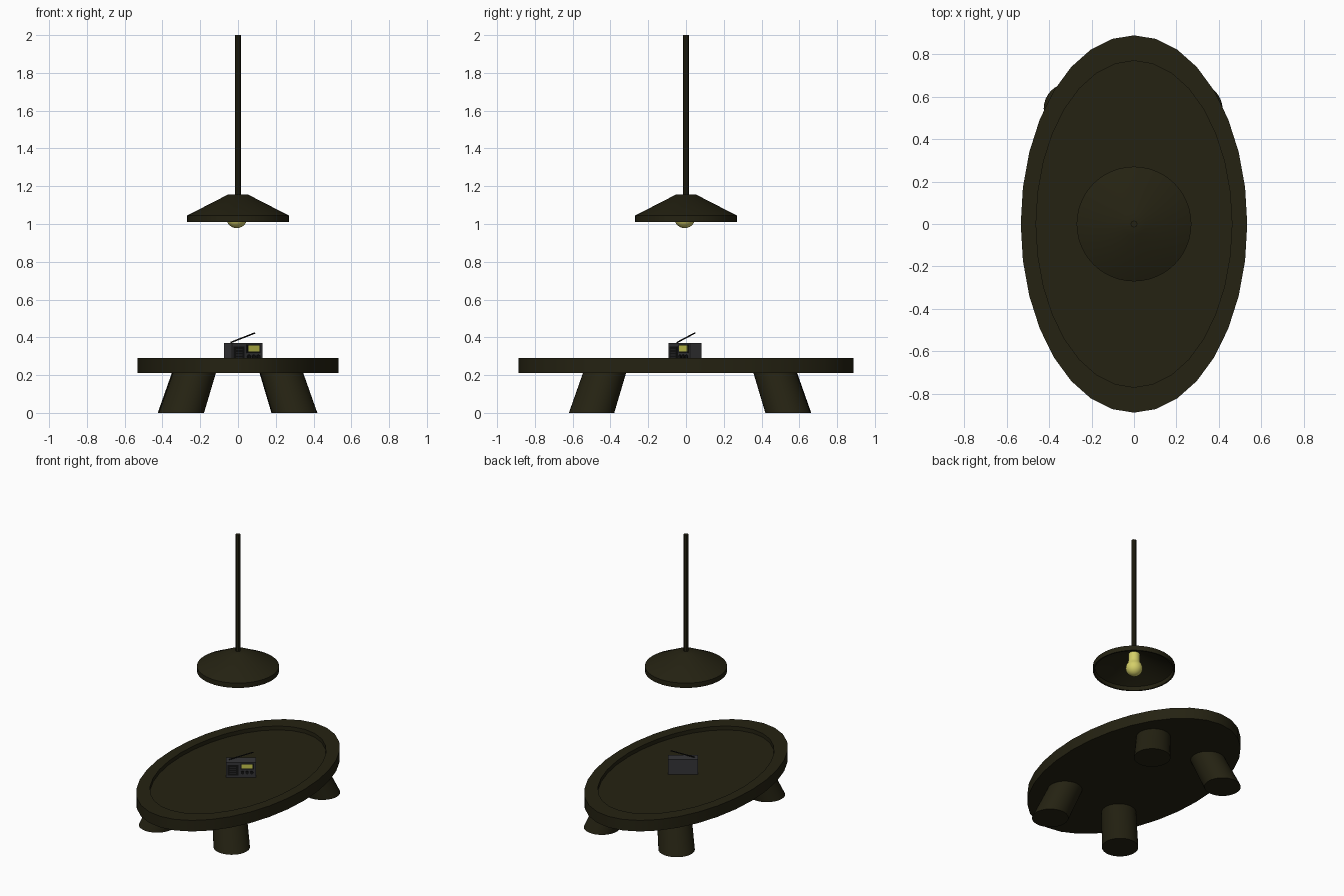
import bpy, bmesh, math
from mathutils import Matrix, Vector

if "Cube" in bpy.data.objects:
    bpy.data.objects.remove(bpy.data.objects["Cube"])


def material(name, rgb):
    m = bpy.data.materials.new(name)
    m.diffuse_color = (*rgb, 1)
    m.use_nodes = True
    m.node_tree.nodes["Principled BSDF"].inputs["Base Color"].default_value = m.diffuse_color
    return m


WOOD = material("dark_olive_wood", (0.018, 0.016, 0.006))
BULB = material("warm_yellow_glass", (0.66, 0.62, 0.14))
GREY = material("charcoal_plastic", (0.036, 0.036, 0.039))
BLACK = material("black_plastic", (0.006, 0.006, 0.006))
SCREEN = material("yellow_screen", (0.58, 0.58, 0.08))


def finish(bm, name, mat, smooth=True):
    bmesh.ops.remove_doubles(bm, verts=bm.verts, dist=1e-5)
    bmesh.ops.recalc_face_normals(bm, faces=bm.faces)
    me = bpy.data.meshes.new(name)
    bm.to_mesh(me)
    bm.free()
    ob = bpy.data.objects.new(name, me)
    bpy.context.collection.objects.link(ob)
    me.materials.append(mat)
    if smooth:
        bpy.ops.object.select_all(action='DESELECT')
        ob.select_set(True)
        bpy.context.view_layer.objects.active = ob
        bpy.ops.object.shade_smooth_by_angle(angle=math.radians(32))
    return ob


def lathe(name, profile, mat, sides=32, scale=(1, 1), centre=(0, 0)):
    """Revolve (radius, z) points around z, optionally into an oval."""
    bm = bmesh.new()
    rings = []
    for r, z in profile:
        rings.append([bm.verts.new((centre[0] + scale[0] * r * math.cos(t),
                                    centre[1] + scale[1] * r * math.sin(t), z))
                      for t in (2 * math.pi * i / sides for i in range(sides))]
                     if r > 0 else [bm.verts.new((*centre, z))] * sides)
    for a, b in zip(rings, rings[1:]):
        for i in range(sides):
            j = (i + 1) % sides
            bm.faces.new(list(dict.fromkeys((a[i], a[j], b[j], b[i]))))
    return finish(bm, name, mat)


# Oval table top with a sunken centre
FLOOR = 0.262
lathe("table_top", [(0, 0.21), (1, 0.21), (1, 0.29), (0.865, 0.29), (0.865, FLOOR), (0, FLOOR)],
      WOOD, scale=(0.533, 0.888))

# Splayed round legs, flat on the ground
for label, bx, by in (("front_left", -0.30, -0.50), ("front_right", 0.30, -0.50),
                      ("back_left", -0.305, 0.543), ("back_right", 0.297, 0.54)):
    bm = bmesh.new()
    bmesh.ops.create_cone(bm, cap_ends=True, segments=32, radius1=0.12, radius2=0.114, depth=0.215,
                          matrix=Matrix.Translation((bx, by, 0.1075)))
    for v in bm.verts:
        if v.co.z > 0.1:
            v.co.x -= math.copysign(0.07, bx)
            v.co.y -= math.copysign(0.07, by)
    finish(bm, label + "_leg", WOOD)

# Hanging lamp: rod, hollow shade and bulb
lathe("lamp_rod", [(0, 1.14), (0.016, 1.14), (0.016, 2.0), (0, 2.0)], WOOD, sides=8)
lathe("lamp_shade", [(0, 1.155), (0.055, 1.155), (0.265, 1.047), (0.27, 1.045), (0.27, 1.01),
                     (0.26, 1.01), (0.258, 1.038), (0.052, 1.145), (0, 1.145)], WOOD, sides=48)
bulb = [(0.056 * math.sin(a), 1.034 - 0.056 * math.cos(a))
        for a in (math.pi * 0.73 * i / 9 for i in range(10))]
lathe("lamp_bulb", bulb + [(0.038, 1.09), (0.038, 1.14), (0, 1.14)], BULB, sides=24,
      centre=(-0.007, -0.007))

# Small radio, turned towards the front right; local x = width, -y = front
W, D, TOP = 0.20, 0.073, 0.371
PLACE = Matrix.Translation((0.028, -0.005, 0)) @ Matrix.Rotation(math.radians(35), 4, 'Z')


def box(name, lo, hi, mat):
    bm = bmesh.new()
    lo, hi = Vector(lo), Vector(hi)
    bmesh.ops.create_cube(bm, size=1, matrix=PLACE @ Matrix.Translation((lo + hi) / 2)
                          @ Matrix.Diagonal((*(hi - lo), 1)))
    return finish(bm, name, mat, smooth=False)


def rod(name, a, b, r, mat, sides=12):
    a, b = Vector(a), Vector(b)
    bm = bmesh.new()
    turn = (b - a).to_track_quat('Z', 'Y').to_matrix().to_4x4()
    bmesh.ops.create_cone(bm, cap_ends=True, segments=sides, radius1=r, radius2=r, depth=(b - a).length,
                          matrix=PLACE @ Matrix.Translation((a + b) / 2) @ turn)
    return finish(bm, name, mat)


F = -D / 2
box("radio_body", (-W / 2, F, FLOOR), (W / 2, D / 2, TOP), GREY)
box("radio_speaker_panel", (-0.09, F - 0.002, 0.276), (-0.018, F + 0.002, 0.352), BLACK)
for i in range(4):
    z = 0.29 + i * 0.015
    box(f"speaker_slat_{i + 1}", (-0.075, F - 0.0035, z), (-0.033, F, z + 0.003), GREY)
box("radio_screen_frame", (-0.004, F - 0.002, 0.318), (0.084, F + 0.002, 0.362), BLACK)
box("radio_screen", (0.004, F - 0.004, 0.326), (0.076, F, 0.356), SCREEN)
for i in range(3):
    x = 0.01 + i * 0.03
    rod(f"radio_knob_{i + 1}", (x, F + 0.002, 0.297), (x, F - 0.007, 0.297), 0.011, BLACK)

# Antenna tilted up along the radio's width
rod("radio_antenna", (-0.078, 0.003, TOP + 0.002), (0.08, 0.008, 0.423), 0.004, BLACK, sides=8)
